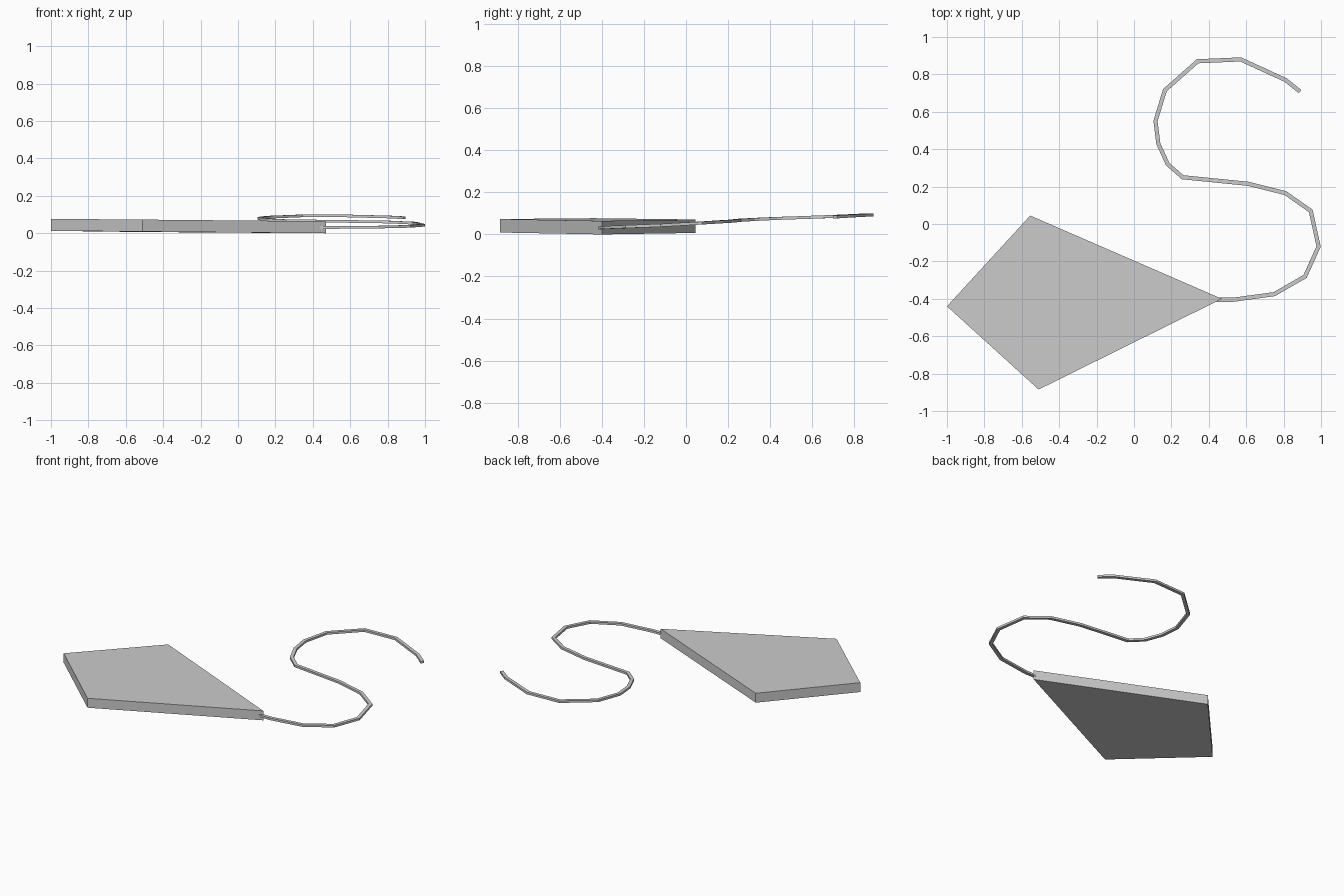
import bpy, bmesh
from mathutils import Vector

cube = bpy.data.objects.get("Cube")
if cube:
    bpy.data.objects.remove(cube, do_unlink=True)

grey = bpy.data.materials.new("plain grey")
grey.use_nodes = True
colour = (0.6, 0.6, 0.6, 1)
grey.diffuse_color = colour
grey.node_tree.nodes["Principled BSDF"].inputs["Base Color"].default_value = colour


def finish(bm, name):
    bmesh.ops.recalc_face_normals(bm, faces=bm.faces)
    mesh = bpy.data.meshes.new(name)
    bm.to_mesh(mesh)
    bm.free()
    mesh.materials.append(grey)
    obj = bpy.data.objects.new(name, mesh)
    bpy.context.collection.objects.link(obj)
    return obj


# Kite body: slightly tilted four-cornered slab
corners = [(-1, -0.44, 0.013), (-0.51, -0.885, 0.009),
           (0.47, -0.4, 0.0), (-0.555, 0.045, 0.007)]
bm = bmesh.new()
base = bm.faces.new([bm.verts.new(c) for c in corners])
top = bmesh.ops.extrude_face_region(bm, geom=[base], use_keep_orig=True)
bmesh.ops.translate(bm, vec=(0, 0, 0.064),
                    verts=[v for v in top["geom"] if isinstance(v, bmesh.types.BMVert)])
finish(bm, "kite_body")

# Tail: thin rectangular rod swept with mitred joints along a rising S
path = [Vector(p) for p in [
    (0.44, -0.405, 0.031), (0.53, -0.405, 0.031), (0.75, -0.375, 0.033),
    (0.915, -0.28, 0.037), (0.987, -0.12, 0.043), (0.945, 0.07, 0.054),
    (0.81, 0.165, 0.06), (0.61, 0.215, 0.063), (0.26, 0.25, 0.067),
    (0.18, 0.32, 0.071), (0.13, 0.43, 0.076), (0.115, 0.55, 0.08),
    (0.165, 0.715, 0.086), (0.34, 0.87, 0.093), (0.57, 0.88, 0.093),
    (0.81, 0.77, 0.087), (0.888, 0.708, 0.083)]]
HALF_WIDTH, HALF_HEIGHT = 0.011, 0.007
UP = Vector((0, 0, 1))

bm = bmesh.new()
rings = []
for i, p in enumerate(path):
    before = (p - path[max(i - 1, 0)]).normalized()
    after = (path[min(i + 1, len(path) - 1)] - p).normalized()
    side = (before + after).cross(UP).normalized()
    direction = after if after.length else before
    mitre = HALF_WIDTH / direction.cross(UP).normalized().dot(side)
    rings.append([bm.verts.new(p + side * mitre * s + UP * HALF_HEIGHT * u)
                  for s, u in ((-1, -1), (1, -1), (1, 1), (-1, 1))])
for a, b in zip(rings, rings[1:]):
    for k in range(4):
        n = (k + 1) % 4
        bm.faces.new((a[k], a[n], b[n], b[k]))
bm.faces.new(rings[0])
bm.faces.new(rings[-1])
finish(bm, "kite_tail")
